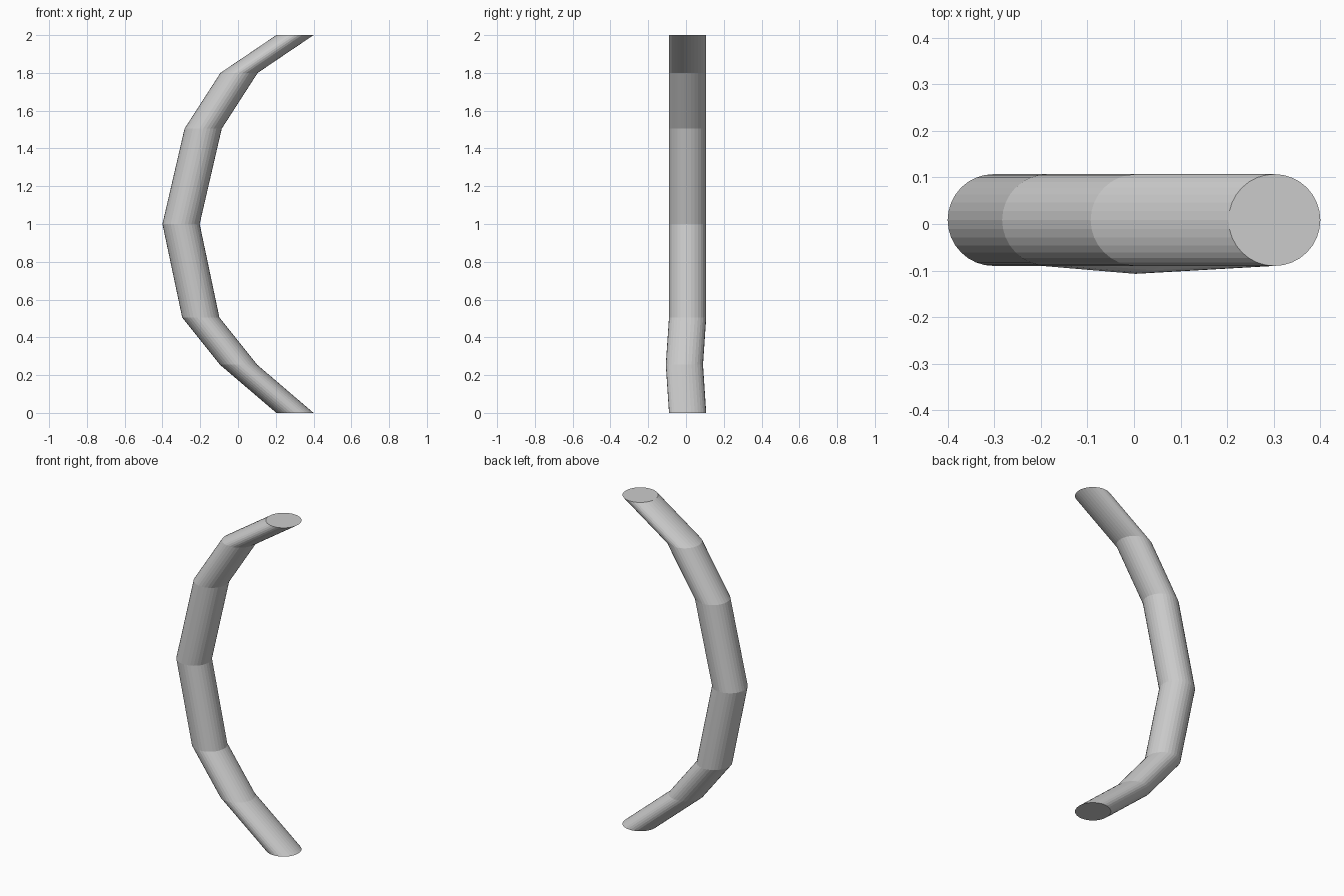
import bpy, bmesh
from math import sin, cos, pi

if "Cube" in bpy.data.objects:
    bpy.data.objects.remove(bpy.data.objects["Cube"])

SIDES, R = 32, 0.0985

# Centre of each horizontal circular section: x, y, z
path = [
    (0.3015, 0.0085, 0.0),
    (0.003, -0.0085, 0.255),
    (-0.197, 0.0085, 0.505),
    (-0.3015, 0.0085, 1.0),
    (-0.1845, 0.0085, 1.505),
    (0.0055, 0.0085, 1.8),
    (0.3015, 0.0085, 2.0),
]

# Loft the level rings into a bent rod
bm = bmesh.new()
rings = []
for x, y, z in path:
    rings.append([bm.verts.new((x + R * cos(2 * pi * i / SIDES),
                                y + R * sin(2 * pi * i / SIDES), z))
                  for i in range(SIDES)])
for low, high in zip(rings, rings[1:]):
    for i in range(SIDES):
        j = (i + 1) % SIDES
        bm.faces.new((low[i], low[j], high[j], high[i]))

# Flat end caps
bm.faces.new(rings[0][::-1])
bm.faces.new(rings[-1])

mesh = bpy.data.meshes.new("curved_rod")
bm.to_mesh(mesh)
bm.free()
rod = bpy.data.objects.new("curved_rod", mesh)
bpy.context.collection.objects.link(rod)
